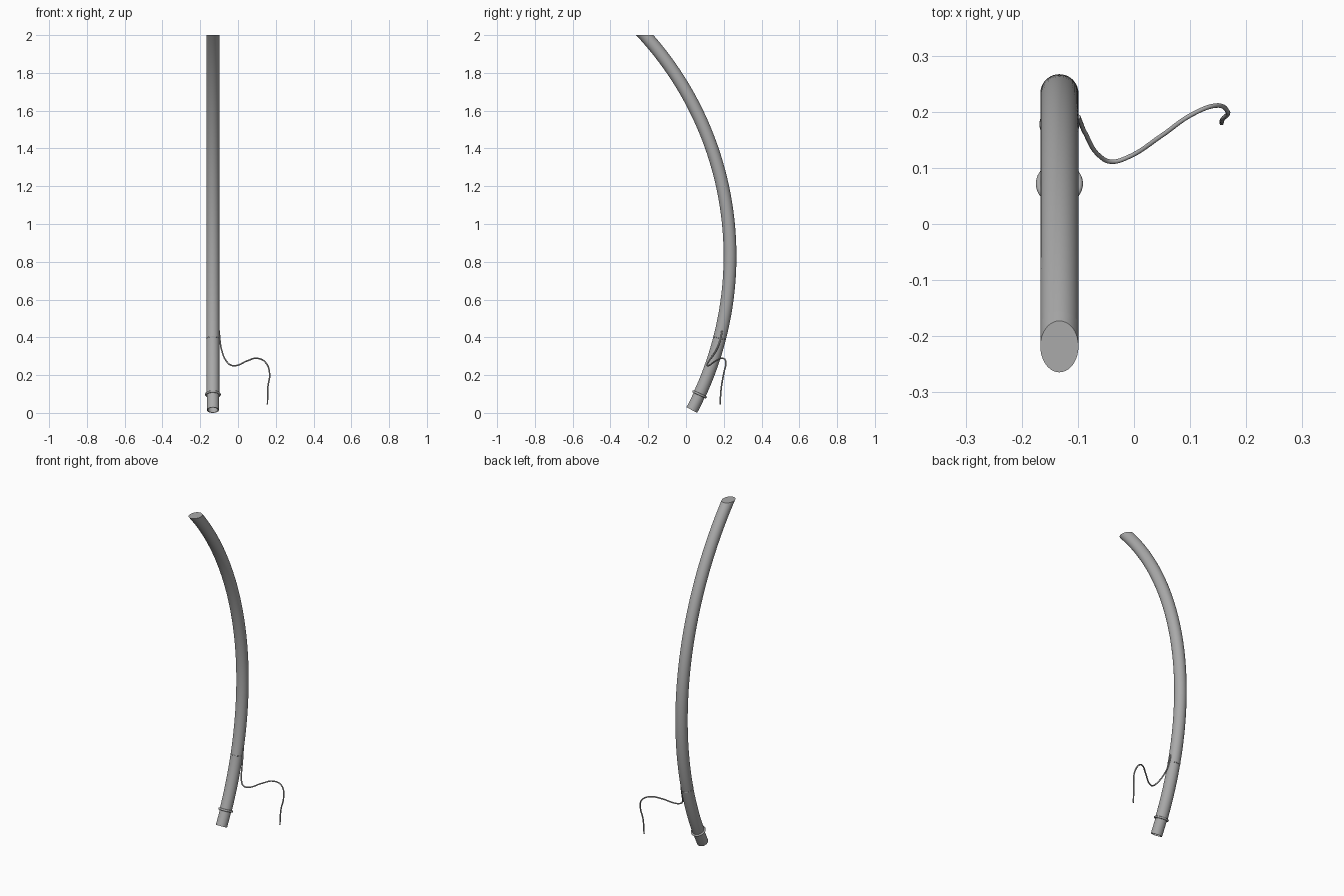
import bpy, bmesh, math
from mathutils import Vector, Matrix

if "Cube" in bpy.data.objects:
    bpy.data.objects.remove(bpy.data.objects["Cube"])

X0, R, CY, CZ = -0.133, 1.743, -1.51, 0.83   # centre of the bend
TUBE = 0.034

grey = bpy.data.materials.new("grey")
grey.diffuse_color = (0.4, 0.4, 0.4, 1)
grey.use_nodes = True
grey.node_tree.nodes["Principled BSDF"].inputs["Base Color"].default_value = grey.diffuse_color


def arc(z):
    """Point and frame on the centre line at height z."""
    a = math.asin((z - CZ) / R)
    p = Vector((X0, CY + R * math.cos(a), z))
    return p, Vector((0, -math.sin(a), math.cos(a))), Vector((0, math.cos(a), math.sin(a)))


def finish(name, bm):
    bmesh.ops.recalc_face_normals(bm, faces=bm.faces)
    me = bpy.data.meshes.new(name)
    bm.to_mesh(me)
    bm.free()
    ob = bpy.data.objects.new(name, me)
    bpy.context.collection.objects.link(ob)
    me.materials.append(grey)
    bpy.context.view_layer.objects.active = ob
    ob.select_set(True)
    bpy.ops.object.shade_smooth_by_angle(angle=math.radians(35))
    ob.select_set(False)
    return ob


def pipe(name, z0, z1, outer, inner, steps, flat_top=False, seg=40):
    """Hollow bent pipe; flat_top trims the end level."""
    bm = bmesh.new()

    def skin(r):
        rings = []
        for i in range(steps + 1):
            p, t, n = arc(z0 + (z1 - z0) * i / steps)
            ring = []
            for k in range(seg):
                c = 2 * math.pi * k / seg
                v = p + Vector((r * math.cos(c), 0, 0)) + n * r * math.sin(c)
                ring.append(bm.verts.new(v))
            rings.append(ring)
        return rings

    def bridge(a, b):
        for k in range(seg):
            j = (k + 1) % seg
            bm.faces.new((a[k], a[j], b[j], b[k]))

    o, i = skin(outer), skin(inner)
    for s in (o, i):
        for a, b in zip(s, s[1:]):
            bridge(a, b)
    bridge(o[0], i[0])
    bridge(o[-1], i[-1])
    if flat_top:
        bmesh.ops.bisect_plane(bm, geom=bm.verts[:] + bm.edges[:] + bm.faces[:],
                               plane_co=(0, 0, 2), plane_no=(0, 0, 1), clear_outer=True)
        rim = [e for e in bm.edges if e.is_boundary]
        bmesh.ops.bridge_loops(bm, edges=rim)
    return finish(name, bm)


def ring(name, z, major, minor):
    """Round collar square to the pipe."""
    p, t, n = arc(z)
    rot = t.to_track_quat('Z', 'Y').to_matrix().to_4x4()
    bm = bmesh.new()
    c = bm.verts
    grid = [[c.new(((major + minor * math.cos(v * math.pi / 6)) * math.cos(u * math.pi / 24),
                    (major + minor * math.cos(v * math.pi / 6)) * math.sin(u * math.pi / 24),
                    minor * math.sin(v * math.pi / 6))) for v in range(12)] for u in range(48)]
    for u in range(48):
        for v in range(12):
            w, x = (u + 1) % 48, (v + 1) % 12
            bm.faces.new((grid[u][v], grid[w][v], grid[w][x], grid[u][x]))
    bmesh.ops.transform(bm, matrix=Matrix.Translation(p) @ rot, verts=bm.verts)
    return finish(name, bm)


# main pipe, plug at the foot, collar and cord loop
pipe("bent_pipe", 0.10, 2.05, TUBE, 0.031, 64, flat_top=True)
pipe("foot_plug", 0.015, 0.11, 0.032, 0.027, 8)
ring("foot_collar", 0.098, 0.036, 0.006)
ring("cord_loop", 0.395, 0.0335, 0.002)

# loose hanging cord
pts = [(-0.099, 0.191, 0.435), (-0.096, 0.183, 0.39), (-0.087, 0.162, 0.335),
       (-0.060, 0.120, 0.272), (-0.040, 0.111, 0.254), (-0.013, 0.118, 0.25),
       (0.05, 0.158, 0.276), (0.103, 0.195, 0.289), (0.145, 0.211, 0.268),
       (0.167, 0.200, 0.21), (0.158, 0.187, 0.135), (0.156, 0.180, 0.045)]
cu = bpy.data.curves.new("cord", 'CURVE')
cu.dimensions = '3D'
cu.bevel_depth = 0.004
cu.bevel_resolution = 3
cu.use_fill_caps = True
cu.resolution_u = 8
sp = cu.splines.new('BEZIER')
sp.bezier_points.add(len(pts) - 1)
for b, p in zip(sp.bezier_points, pts):
    b.co = p
    b.handle_left_type = b.handle_right_type = 'AUTO'
cu.materials.append(grey)
bpy.context.collection.objects.link(bpy.data.objects.new("hanging_cord", cu))
